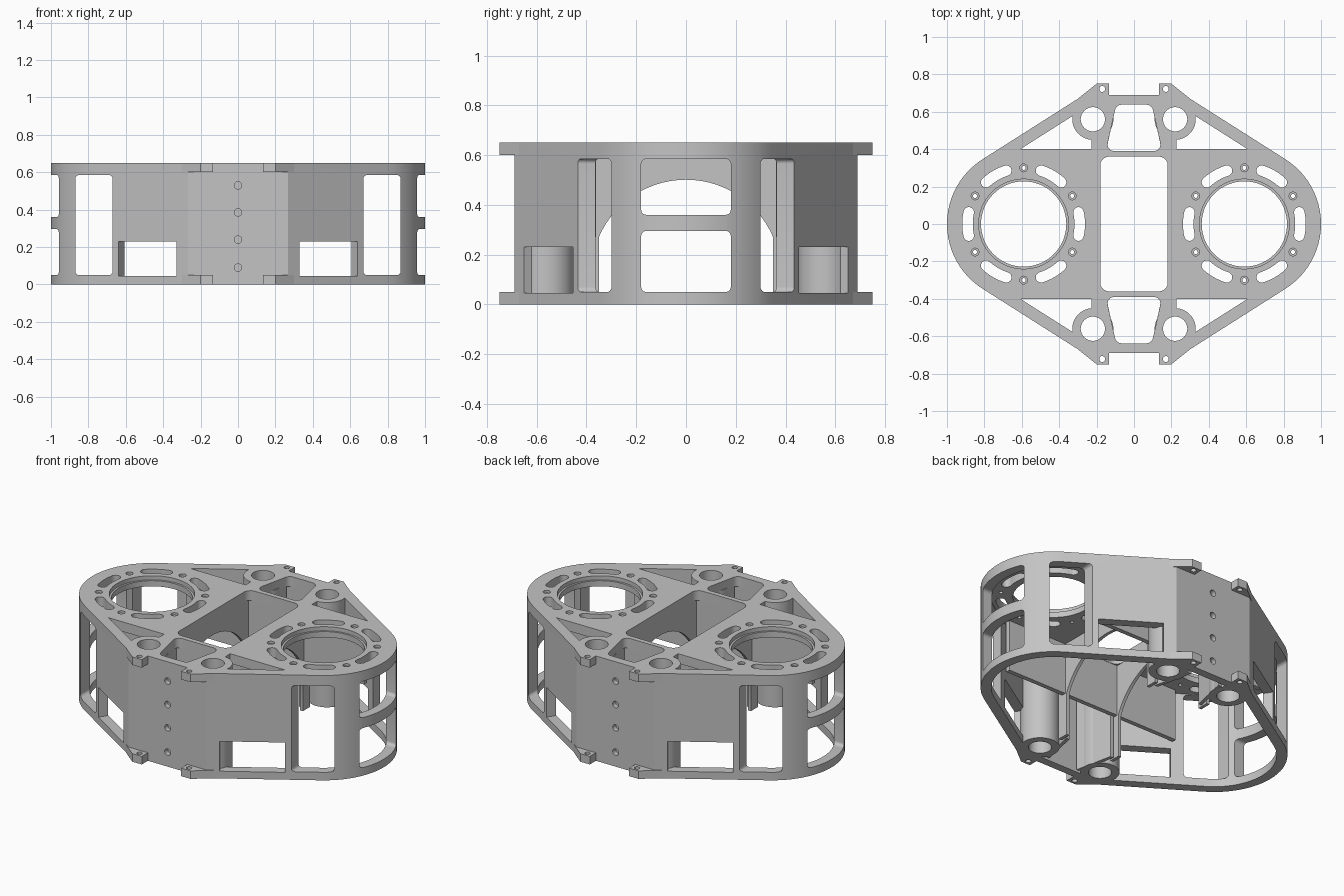
import bpy, bmesh
from math import sin, cos, tan, radians, pi
from mathutils import Matrix, Vector

cube = bpy.data.objects.get("Cube")
if cube:
    bpy.data.objects.remove(cube)

grey = bpy.data.materials.new("machined grey")
grey.use_nodes = True
colour = (0.55, 0.55, 0.55, 1)
grey.diffuse_color = colour
grey.node_tree.nodes["Principled BSDF"].inputs["Base Color"].default_value = colour

TOP, PLATE, LOBE_X, SLANT = 0.65, 0.59, 0.59, radians(57.6)
FLAT = Matrix.Identity(4)
ALONG_Y = Matrix.Rotation(pi / 2, 4, 'X')
ALONG_X = Matrix(((0, 0, 1, 0), (1, 0, 0, 0), (0, 1, 0, 0), (0, 0, 0, 1)))
SIDES = (-1, 1)
CORNERS = [(sx, sy) for sx in SIDES for sy in SIDES]


def mirror(sx, sy):
    return Matrix.Diagonal((sx, sy, 1, 1))


def arc(cx, cy, r, a0, a1, n):
    """Points on an arc, angles in degrees."""
    return [(cx + r * cos(radians(a0 + (a1 - a0) * i / n)),
             cy + r * sin(radians(a0 + (a1 - a0) * i / n))) for i in range(n + 1)]


def circle(cx, cy, r, n=32):
    return arc(cx, cy, r, 0, 360, n)[:-1]


def rounded(points, r, n=5):
    """Round every corner of a convex polygon."""
    out = []
    for i, p in enumerate(points):
        p = Vector(p)
        a = (Vector(points[i - 1]) - p).normalized()
        b = (Vector(points[(i + 1) % len(points)]) - p).normalized()
        half = a.angle(b) / 2
        centre = p + (a + b).normalized() * (r / sin(half))
        start = p + a * (r / tan(half)) - centre
        end = p + b * (r / tan(half)) - centre
        for k in range(n + 1):
            ray = start.lerp(end, k / n).normalized() * r
            out.append(tuple(centre + ray))
    return out


def rect(x0, x1, y0, y1):
    return [(x0, y0), (x1, y0), (x1, y1), (x0, y1)]


def prism(name, pieces):
    """Object made of extruded outlines: (points, low, high, matrix)."""
    bm = bmesh.new()
    for points, low, high, matrix in pieces:
        base = [bm.verts.new(matrix @ Vector((x, y, low))) for x, y in points]
        cap = [bm.verts.new(matrix @ Vector((x, y, high))) for x, y in points]
        bm.faces.new(base[::-1])
        bm.faces.new(cap)
        for i in range(len(base)):
            j = (i + 1) % len(base)
            bm.faces.new((base[i], base[j], cap[j], cap[i]))
    bmesh.ops.recalc_face_normals(bm, faces=bm.faces)
    mesh = bpy.data.meshes.new(name)
    bm.to_mesh(mesh)
    bm.free()
    mesh.materials.append(grey)
    ob = bpy.data.objects.new(name, mesh)
    bpy.context.collection.objects.link(ob)
    return ob


def cut(ob, pieces):
    cutter = prism("cutter", pieces)
    cutter.hide_render = True
    mod = ob.modifiers.new("cut", 'BOOLEAN')
    mod.operation, mod.solver, mod.object = 'DIFFERENCE', 'EXACT', cutter
    mod.use_self = True
    bpy.context.view_layer.update()
    graph = bpy.context.evaluated_depsgraph_get()
    mesh = bpy.data.meshes.new_from_object(ob.evaluated_get(graph))
    ob.modifiers.clear()
    ob.data = mesh
    bpy.data.objects.remove(cutter)


def outline(r, y):
    """Two round lobes joined by slanted sides to flat ends at +-y."""
    x = (LOBE_X * cos(SLANT) + r - sin(SLANT) * y) / cos(SLANT)
    half = [(x, -y)] + arc(LOBE_X, 0, r, -57.6, 57.6, 24) + [(x, y)]
    return half + [(-px, -py) for px, py in half]


# Housing shell, hollow from below
shell = prism("housing_shell", [(outline(0.41, 0.69), 0, TOP, FLAT)])
cut(shell, [(outline(0.35, 0.64), -0.1, PLATE, FLAT)])

# Pockets and lightening cut-outs in the top plate
top = [(rounded(rect(-0.18, 0.18, -0.36, 0.36), 0.045), 0.5, 0.8, FLAT)]
for sy in SIDES:
    trapezoid = [(-0.15, 0.39), (0.15, 0.39), (0.095, 0.638), (-0.095, 0.638)]
    top.append((rounded(trapezoid, 0.035), 0.5, 0.8, mirror(1, sy)))
for sx, sy in CORNERS:
    m = mirror(sx, sy)
    top.append((circle(0.22, 0.56, 0.065), 0.5, 0.8, m))
    gusset = [(0.608, 0.4), (0.226, 0.4)] + arc(0.22, 0.56, 0.11, -86, 9, 14)
    top.append((gusset, 0.5, 0.8, m))
cut(shell, top)

# Bores with their ring of slots and screw holes
bores, seats = [], []
for sx in SIDES:
    m = mirror(sx, 1)
    bores.append((circle(LOBE_X, 0, 0.228, 64), 0.5, 0.8, m))
    seats.append((circle(LOBE_X, 0, 0.24, 64), 0.625, 0.8, m))
    for a in range(0, 360, 60):
        slot = arc(LOBE_X, 0, 0.328, a - 12, a + 12, 8)
        for end, turn in ((a + 12, 0), (a - 12, 180)):
            cx = LOBE_X + 0.3 * cos(radians(end))
            cy = 0.3 * sin(radians(end))
            slot += arc(cx, cy, 0.028, end + turn, end + turn + 180, 8)[1:-1]
            if turn == 0:
                slot += arc(LOBE_X, 0, 0.272, a + 12, a - 12, 8)
        bores.append((slot, 0.5, 0.8, m))
        b = radians(a + 30)
        screw = (LOBE_X + 0.3 * cos(b), 0.3 * sin(b))
        bores.append((circle(*screw, 0.011, 12), 0.5, 0.8, m))
        seats.append((circle(*screw, 0.021, 16), 0.635, 0.8, m))
cut(shell, bores)
cut(shell, seats)

# Lobe windows, split by a middle bar
cut(shell, [(rounded(rect(-0.18, 0.18, z0, z1), 0.02), 0.8, 1.1, mirror(sx, 1) @ ALONG_X)
            for sx in SIDES for z0, z1 in ((0.05, 0.295), (0.36, 0.585))])

# Tall side windows and low windows square to the slanted walls
slanted = Matrix.Rotation(pi / 2 - SLANT, 4, 'Z') @ ALONG_Y
cut(shell, [(rounded(rect(0.67, 0.87, 0.05, 0.585), 0.02), 0.2, 0.6,
             mirror(sx, sy) @ ALONG_Y) for sx, sy in CORNERS])
cut(shell, [(rect(-0.07, 0.297, 0.045, 0.23), 0.62, 0.76,
             mirror(sx, sy) @ slanted) for sx, sy in CORNERS])

# Blind screw holes on both end faces
cut(shell, [(circle(0, z, 0.02, 20), 0.66, 0.75, mirror(1, sy) @ ALONG_Y)
            for sy in SIDES for z in (0.09, 0.24, 0.385, 0.53)])

# Arched partitions beside the central pocket
arch = ([(0.42, 0), (0.42, 0.6), (-0.42, 0.6), (-0.42, 0), (-0.35, 0)]
        + arc(0, 0.12, 0.381, 156.8, 23.2, 28) + [(0.35, 0)])
for sx, side in ((-1, "right"), (1, "left")):
    prism(side + "_arched_partition", [(arch, 0.18, 0.2, mirror(sx, 1) @ ALONG_X)])

# Cross bulkheads
for sy, end in ((1, "front"), (-1, "back")):
    prism(end + "_bulkhead", [(rect(-0.61, 0.61, 0.27, 0.6), 0.362, 0.39,
                               mirror(1, sy) @ ALONG_Y)])

# Post tubes, pocket webs and mounting ears at each corner
for sx, sy in CORNERS:
    m = mirror(sx, sy)
    place = ("front_" if sy < 0 else "back_") + ("left" if sx > 0 else "right")
    tube = prism(place + "_post_tube", [(circle(0.22, 0.56, 0.11, 40), 0, 0.6, m)])
    cut(tube, [(circle(0.22, 0.56, 0.065), -0.1, 0.8, m)])
    web = [(0.15, 0.385), (0.172, 0.385), (0.121, 0.62), (0.1, 0.62)]
    prism(place + "_pocket_web", [(web, 0.001, 0.6, m)])
    ear = [(0.135, 0.675), (0.135, 0.75), (0.2, 0.75), (0.3, 0.67)]
    ears = prism(place + "_ears", [(ear, 0, 0.05, m), (ear, 0.6, TOP, m)])
    cut(ears, [(circle(0.17, 0.722, 0.016, 16), -0.1, 0.8, m)])

# Smooth the curved walls and keep edges sharp
bpy.ops.object.select_all(action='DESELECT')
for ob in bpy.context.collection.objects:
    if ob.type == 'MESH' and grey.name in ob.data.materials:
        ob.select_set(True)
        bpy.context.view_layer.objects.active = ob
bpy.ops.object.shade_smooth_by_angle(angle=radians(30))
